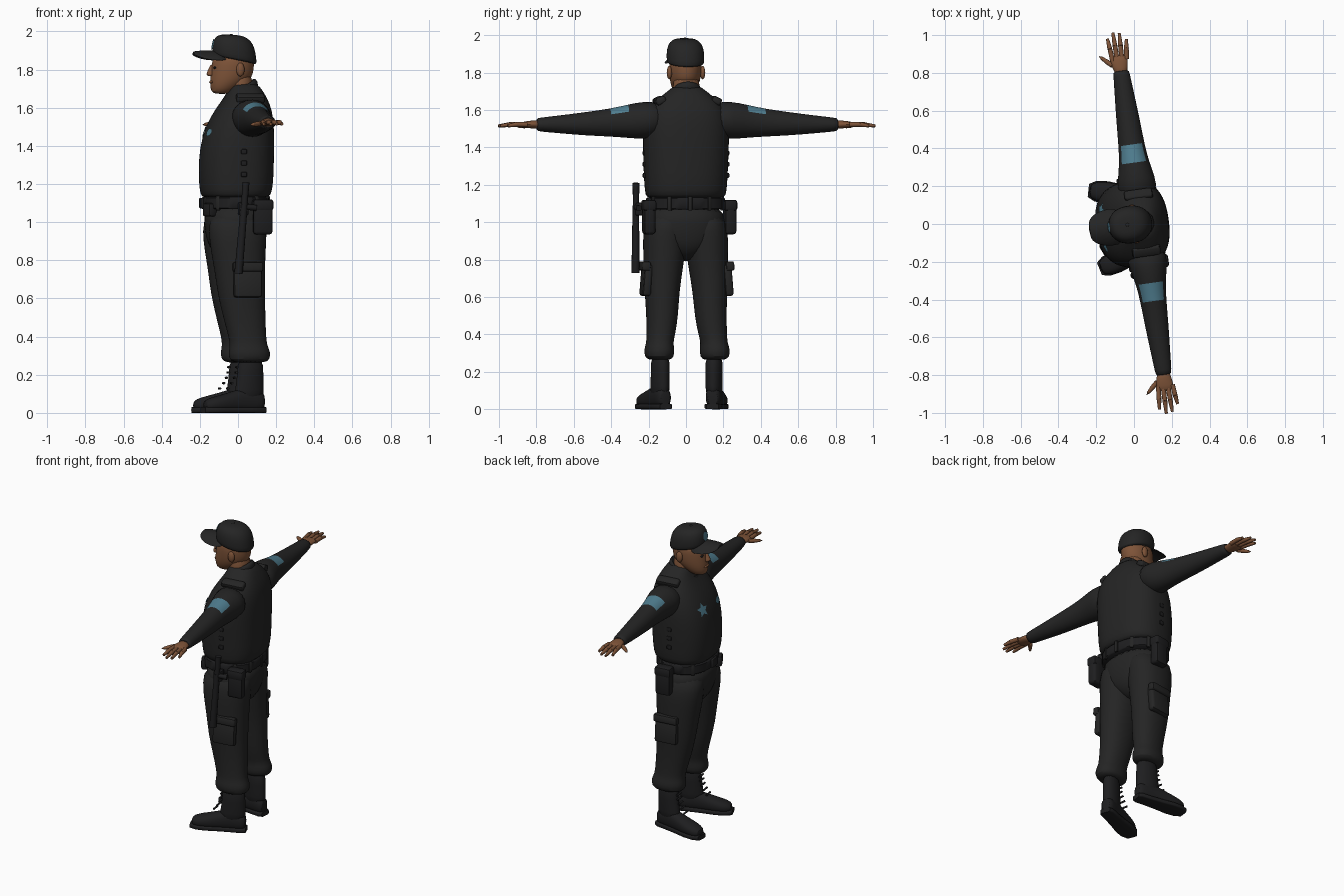
import bpy, bmesh
from math import cos, sin, pi, radians, copysign
from mathutils import Matrix, Vector
from mathutils.bvhtree import BVHTree

cube = bpy.data.objects.get("Cube")
if cube:
    bpy.data.objects.remove(cube)

# The whole figure faces -x, turned a little about z
TURN = Matrix.Rotation(radians(8), 4, 'Z')


def material(name, rgb):
    m = bpy.data.materials.new(name)
    m.use_nodes = True
    m.diffuse_color = (*rgb, 1)
    m.node_tree.nodes["Principled BSDF"].inputs["Base Color"].default_value = (*rgb, 1)
    return m


CLOTH = material("charcoal cloth", (0.018, 0.018, 0.018))
GEAR = material("black leather", (0.013, 0.013, 0.014))
SKIN = material("brown skin", (0.21, 0.088, 0.04))
BLUE = material("patch blue", (0.08, 0.21, 0.28))


def finish(name, bm, mat, sub=0, turn=True):
    bmesh.ops.recalc_face_normals(bm, faces=bm.faces)
    for f in bm.faces:
        f.smooth = True
    me = bpy.data.meshes.new(name)
    bm.to_mesh(me)
    bm.free()
    if turn:
        me.transform(TURN)
    me.materials.append(mat)
    ob = bpy.data.objects.new(name, me)
    bpy.context.collection.objects.link(ob)
    if sub:
        ob.modifiers.new("Smooth", 'SUBSURF').levels = sub
        ob.modifiers["Smooth"].render_levels = sub
    return ob


def loft(name, mat, rings, axis='z', s=1, n=20, p=2.0, sub=1, move=None, bend=0):
    """Rings are (position, centre a, centre b, radius a, radius b, tilt)."""
    bm = bmesh.new()
    loops = []
    for ring in rings:
        t, a, b, ra, rb = ring[:5]
        tilt = ring[5] if len(ring) > 5 else 0
        loop = []
        for i in range(n):
            c, d = cos(2 * pi * i / n), sin(2 * pi * i / n)
            u = copysign(abs(c) ** (2 / p), c) * ra
            v = copysign(abs(d) ** (2 / p), d) * rb
            co = {'z': (a + u, b + v, t + tilt * u), 'y': (a + u, t, b + v),
                  'x': (t, a + u, b + v - bend * u * u)}[axis]
            loop.append(bm.verts.new(co))
        loops.append(loop)
    for lo, hi in zip(loops, loops[1:]):
        for i in range(n):
            j = (i + 1) % n
            bm.faces.new((lo[i], lo[j], hi[j], hi[i]))
    bm.faces.new(loops[0])
    bm.faces.new(loops[-1])
    if move:
        bm.transform(move)
    if s < 0:
        bm.transform(Matrix.Scale(-1, 4, (0, 1, 0)))
    return finish(name, bm, mat, sub)


def box(name, mat, loc, size, rot=(0, 0, 0), bevel=0.012):
    bm = bmesh.new()
    bmesh.ops.create_cube(bm, size=1)
    bm.transform(Matrix.Diagonal((*size, 1)))
    bmesh.ops.bevel(bm, geom=bm.edges[:], offset=bevel, segments=2, affect='EDGES', profile=0.5)
    turn = Matrix.Rotation(rot[2], 4, 'Z') @ Matrix.Rotation(rot[1], 4, 'Y') @ Matrix.Rotation(rot[0], 4, 'X')
    bm.transform(Matrix.Translation(loc) @ turn)
    return finish(name, bm, mat)


def tube(name, mat, p, q, r1, r2, sub=0):
    p, q = Vector(p), Vector(q)
    bm = bmesh.new()
    bmesh.ops.create_cone(bm, cap_ends=True, segments=10, radius1=r1, radius2=r2, depth=(q - p).length)
    bm.transform(Matrix.Translation((p + q) / 2) @ (q - p).to_track_quat('Z', 'Y').to_matrix().to_4x4())
    return finish(name, bm, mat, sub)


def ball(name, mat, loc, size):
    bm = bmesh.new()
    bmesh.ops.create_uvsphere(bm, u_segments=14, v_segments=8, radius=1)
    bm.transform(Matrix.Translation(loc) @ Matrix.Diagonal((*size, 1)))
    return finish(name, bm, mat)


def emblem(name, target, y, z, radii, n, squash=1.0):
    """Thin plate laid on the front of a part; radii alternate round the outline."""
    bpy.context.view_layer.update()
    tree = BVHTree.FromObject(target, bpy.context.evaluated_depsgraph_get())
    bm = bmesh.new()

    def on_surface(dy, dz):
        ray = TURN.to_3x3() @ Vector((1, 0, 0))
        hit, normal = tree.ray_cast(TURN @ Vector((-1, y + dy, z + dz)), ray)[:2]
        return bm.verts.new(hit + normal * 0.005)
    centre = on_surface(0, 0)
    rim = []
    for i in range(n):
        a, r = 2 * pi * i / n + pi / 2, radii[i % len(radii)]
        rim.append(on_surface(r * cos(a), r * sin(a) * squash))
    for i in range(n):
        bm.faces.new((centre, rim[i], rim[(i + 1) % n]))
    finish(name, bm, BLUE, turn=False)


# Torso, collar and belt
jacket = loft("jacket", CLOTH, [
    (1.125, -.015, 0, .165, .20), (1.14, -.012, 0, .182, .215), (1.2, -.01, 0, .193, .222),
    (1.32, -.01, 0, .196, .227), (1.45, 0, 0, .187, .232), (1.55, .02, 0, .163, .225),
    (1.62, .035, 0, .13, .195), (1.67, .04, 0, .10, .145), (1.71, .035, 0, .08, .09),
    (1.73, .03, 0, .06, .07)], n=28, p=2.5)
loft("collar", CLOTH, [(1.64, .015, 0, .105, .1, .55), (1.69, .01, 0, .092, .086, .6),
                       (1.71, .005, 0, .082, .078, .6), (1.69, .005, 0, .07, .07, .6)])
loft("belt", GEAR, [(1.068, -.015, 0, .168, .205), (1.074, -.015, 0, .174, .211),
                    (1.126, -.015, 0, .174, .211), (1.132, -.015, 0, .168, .205)], n=32, p=2.3, sub=0)
box("buckle", GEAR, (-.192, 0, 1.1), (.02, .07, .055), bevel=.006)
for a in (-60, -30, 0, 30, 60, 130, 230):
    c, d = cos(radians(a)), sin(radians(a))
    box("belt_loop", CLOTH, (-.015 + .176 * c, .213 * d, 1.1), (.014, .022, .075), (0, 0, radians(a)), .004)
loft("hips", CLOTH, [(.79, -.01, 0, .05, .03), (.84, -.012, 0, .12, .10), (.9, -.015, 0, .15, .19),
                     (1.0, -.015, 0, .163, .215), (1.1, -.015, 0, .163, .2)], n=28, p=2.3)

# Head
loft("neck", SKIN, [(1.6, .015, 0, .065, .07), (1.7, .01, 0, .066, .072), (1.8, .01, 0, .066, .074)])
loft("head", SKIN, [
    (1.672, -.085, 0, .035, .028), (1.685, -.083, 0, .06, .048), (1.72, -.06, 0, .088, .069),
    (1.76, -.035, 0, .112, .082), (1.8, -.03, 0, .112, .086), (1.84, -.025, 0, .113, .088),
    (1.89, -.025, 0, .1, .08)], n=24)
loft("nose", SKIN, [(1.765, -.143, 0, .018, .02), (1.775, -.148, 0, .024, .022),
                    (1.8, -.143, 0, .015, .012), (1.83, -.135, 0, .01, .01)], n=10)
ball("mouth", SKIN, (-.14, 0, 1.735), (.012, .03, .009))
for s in (1, -1):
    side = "right" if s > 0 else "left"
    ball(side + "_ear", SKIN, (-.0, s * .09, 1.80), (.022, .014, .036))
    ball(side + "_eye", GEAR, (-.128, s * .035, 1.81), (.008, .014, .006))

# Cap
crown = loft("cap_crown", CLOTH, [
    (1.848, -.018, 0, .113, .096, -.2), (1.855, -.018, 0, .117, .1, -.2), (1.9, -.022, 0, .116, .102, -.12),
    (1.945, -.025, 0, .105, .094, -.1), (1.972, -.03, 0, .082, .073, -.08),
    (1.984, -.035, 0, .045, .04, -.05)], n=24, p=2.2)
loft("cap_brim", CLOTH, [
    (-.06, 0, 1.89, .098, .01), (-.13, 0, 1.892, .1, .01), (-.18, 0, 1.892, .092, .01),
    (-.22, 0, 1.89, .07, .009), (-.24, 0, 1.888, .042, .007)], axis='x', bend=4.5)
ball("cap_button", CLOTH, (-.035, 0, 1.982), (.01, .01, .005))

for s in (1, -1):
    side = "right" if s > 0 else "left"
    # Sleeve with a blue patch on top
    sleeve = loft(side + "_sleeve", CLOTH, [
        (.13, .04, 1.55, .115, .095), (.24, .045, 1.545, .1, .102), (.32, .045, 1.54, .08, .09),
        (.41, .045, 1.533, .07, .076), (.55, .045, 1.526, .063, .063), (.7, .045, 1.523, .051, .047),
        (.8, .045, 1.522, .044, .037), (.815, .045, 1.522, .04, .033)], axis='y', s=s)
    sleeve.data.materials.append(BLUE)
    for f in sleeve.data.polygons:
        if .31 < abs(f.center.y) < .42 and f.normal.z > .5:
            f.material_index = 1

    # Hand
    loft(side + "_palm", SKIN, [
        (.79, .045, 1.522, .03, .024), (.83, .042, 1.523, .042, .022), (.87, .042, 1.522, .048, .019),
        (.9, .046, 1.52, .045, .014)], axis='y', s=s, n=14)
    for i, reach in enumerate((.99, 1.018, 1.012, .975)):
        x0, x1 = .008 + .025 * i, -.003 + .033 * i
        mid = ((x0 + x1) / 2, s * (.88 + reach) / 2, 1.523)
        tube(side + "_finger", SKIN, (x0, s * .87, 1.522), mid, .0135, .013)
        tube(side + "_fingertip", SKIN, mid, (x1, s * reach, 1.515), .0135, .008)
    tube(side + "_thumb", SKIN, (.02, s * .83, 1.52), (-.065, s * .91, 1.51), .02, .009, 1)

    # Trouser leg bloused over the boot
    loft(side + "_trouser_leg", CLOTH, [
        (1.06, -.015, .1, .152, .1), (.95, -.018, .115, .155, .115), (.85, -.015, .115, .146, .113),
        (.75, -.008, .122, .134, .105), (.62, 0, .13, .126, .092), (.5, .015, .13, .112, .085),
        (.4, .03, .14, .1, .077), (.355, .035, .147, .098, .071), (.32, .04, .15, .112, .082),
        (.28, .04, .15, .108, .078), (.262, .04, .148, .085, .058)], s=s, p=2.2)
    box(side + "_cargo_pocket", CLOTH, (.02, s * .218, .69), (.15, .045, .17), (s * .08, 0, 0), .015)
    box(side + "_pocket_flap", CLOTH, (.02, s * .226, .765), (.16, .045, .05), (s * .08, 0, 0), .01)

    # Boot, splayed outward
    pivot = Matrix.Translation((.045, .145, 0))
    splay = pivot @ Matrix.Rotation(radians(-14), 4, 'Z') @ pivot.inverted()
    loft(side + "_boot_shaft", GEAR, [
        (.3, .045, .145, .072, .048), (.2, .045, .145, .072, .046), (.12, .04, .145, .08, .046),
        (.06, .035, .145, .085, .045)], s=s, move=splay)
    foot = [(.122, .145, .06, .03, .04), (.1, .145, .062, .042, .055), (.03, .145, .072, .043, .068),
            (-.05, .145, .06, .048, .055), (-.12, .145, .05, .056, .045), (-.18, .145, .044, .052, .036),
            (-.218, .145, .038, .032, .024)]
    loft(side + "_boot_foot", GEAR, foot, axis='x', s=s, move=splay, p=2.3)
    sole = [(x * 1.02, y, .015, w + .003, .015) for x, y, z, w, h in foot]
    loft(side + "_boot_sole", GEAR, sole, axis='x', s=s, move=splay, p=5, sub=0)
    for i in range(5):
        c = Vector((-.028 - .003 * i * i, s * .15, .24 - .028 * i))
        tube(side + "_boot_lace", GEAR, c + Vector((0, -.025, 0)), c + Vector((0, .025, 0)), .006, .006)

    # Shoulder strap and side tabs
    box(side + "_shoulder_strap", CLOTH, (.045, s * .15, 1.65), (.15, .055, .04), (-s * .45, 0, 0), .012)
    for z in (1.25, 1.31, 1.37):
        box(side + "_side_tab", GEAR, (0, s * .225, z), (.03, .014, .025), bevel=.004)

# Belt equipment
for name, x, y in (("rear_pouch", .1, -.215), ("holster", .03, .232)):
    box(name, GEAR, (x, y, 1.025), (.1, .062, .18), bevel=.016)
    box(name + "_flap", GEAR, (x, y, 1.09), (.108, .07, .06), bevel=.014)
box("front_pouch", GEAR, (-.165, -.11, 1.065), (.05, .075, .07), (0, 0, .4))
tube("baton_grip", GEAR, (.004, -.27, 1.21), (-.005, -.27, 1.08), .019, .016)
tube("baton_shaft", GEAR, (-.005, -.27, 1.09), (-.035, -.268, .73), .018, .022)
tube("baton_side_handle", GEAR, (-.005, -.27, 1.08), (.06, -.262, 1.075), .014, .016)
box("baton_holder", GEAR, (-.006, -.245, 1.07), (.05, .06, .07), bevel=.01)

# Badge, chest tape and cap emblem
emblem("chest_badge", jacket, .095, 1.48, (.045, .022), 10)
emblem("chest_tape", jacket, -.095, 1.47, (.035,), 8, .6)
emblem("cap_emblem", crown, 0, 1.93, (.028,), 12)

bpy.ops.object.select_all(action='DESELECT')
for ob in bpy.context.collection.objects:
    if ob.type == 'MESH':
        ob.select_set(True)
        bpy.context.view_layer.objects.active = ob
bpy.ops.object.shade_smooth_by_angle(angle=radians(45))
